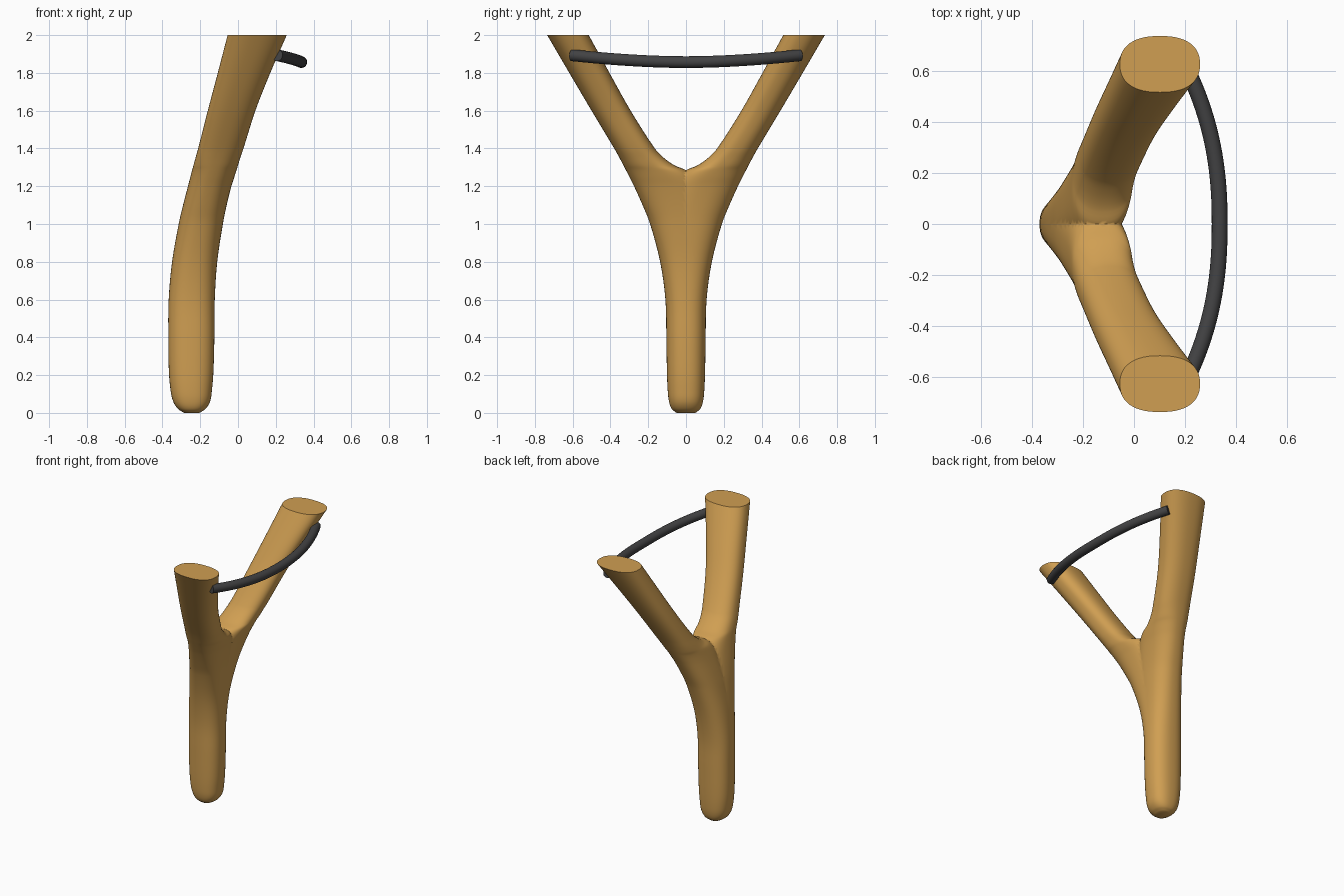
import bpy, bmesh, math
from mathutils import Vector

if "Cube" in bpy.data.objects:
    bpy.data.objects.remove(bpy.data.objects["Cube"])

def material(name, rgb):
    m = bpy.data.materials.new(name)
    m.diffuse_color = (*rgb, 1)
    m.use_nodes = True
    m.node_tree.nodes["Principled BSDF"].inputs["Base Color"].default_value = m.diffuse_color
    return m

def finish(ob, mat, angle):
    ob.data.materials.append(mat)
    bpy.ops.object.select_all(action='DESELECT')
    ob.select_set(True)
    bpy.context.view_layer.objects.active = ob
    bpy.ops.object.shade_smooth_by_angle(angle=math.radians(angle))

def make(name, bm):
    me = bpy.data.meshes.new(name)
    bmesh.ops.recalc_face_normals(bm, faces=bm.faces)
    bm.to_mesh(me)
    bm.free()
    ob = bpy.data.objects.new(name, me)
    bpy.context.collection.objects.link(ob)
    return ob

def loft(bm, rings):
    rows = [[bm.verts.new(p) for p in r] for r in rings]
    n = len(rows[0])
    for a, b in zip(rows, rows[1:]):
        for i in range(n):
            j = (i + 1) % n
            bm.faces.new((a[i], a[j], b[j], b[i]))
    bm.faces.new(rows[0][::-1])
    bm.faces.new(rows[-1])

# Fork outline by height: z, x min, x max, inner y, outer y
ROWS = [
    (0.00, -.285, -.205, -.05, .05),
    (0.02, -.317, -.173, -.075, .075),
    (0.06, -.343, -.148, -.09, .09),
    (0.12, -.357, -.138, -.097, .097),
    (0.22, -.366, -.130, -.101, .101),
    (0.40, -.369, -.125, -.104, .104),
    (0.60, -.367, -.123, -.109, .109),
    (0.80, -.349, -.110, -.122, .137),
    (1.00, -.314, -.080, -.118, .190),
    (1.10, -.291, -.060, -.100, .230),
    (1.20, -.265, -.035, -.070, .275),
    (1.25, -.252, -.019, -.040, .300),
    (1.285, -.243, -.008, .000, .318),
    (1.31, -.236, .000, .060, .331),
    (1.35, -.225, .012, .117, .352),
    (1.40, -.211, .029, .165, .380),
    (1.60, -.160, .092, .293, .500),
    (1.80, -.107, .171, .405, .618),
    (2.00, -.055, .258, .515, .735),
]

def smooth_rows(rows, steps=4):
    """Monotone-ish Hermite interpolation over z."""
    def slope(i):
        a, b = rows[max(i - 1, 0)], rows[min(i + 1, len(rows) - 1)]
        return [(q - p) / (b[0] - a[0]) for p, q in zip(a, b)]
    out = []
    for i in range(len(rows) - 1):
        a, b, m, n = rows[i], rows[i + 1], slope(i), slope(i + 1)
        h = b[0] - a[0]
        for s in range(steps):
            t = s / steps
            k = (2*t**3 - 3*t*t + 1, (t**3 - 2*t*t + t) * h, 3*t*t - 2*t**3, (t**3 - t*t) * h)
            out.append([k[0]*p + k[1]*u + k[2]*q + k[3]*v for p, u, q, v in zip(a, m, b, n)])
    return out + [list(rows[-1])]

def oval(z, x0, x1, y0, y1, n=56, power=2.4):
    pts = []
    for i in range(n):
        a = 2 * math.pi * i / n
        c, s = math.cos(a), math.sin(a)
        u = math.copysign(abs(c) ** (2 / power), c)
        v = math.copysign(abs(s) ** (2 / power), s)
        pts.append(((x0 + x1) / 2 + u * (x1 - x0) / 2, (y0 + y1) / 2 + v * (y1 - y0) / 2, z))
    return pts

# Wooden fork: one half lofted, cut at y = 0, mirrored
bm = bmesh.new()
loft(bm, [oval(*r) for r in smooth_rows(ROWS)])
bmesh.ops.bisect_plane(bm, geom=bm.verts[:] + bm.edges[:] + bm.faces[:], dist=1e-4,
                       plane_co=(0, 0, 0), plane_no=(0, 1, 0), clear_inner=True)
fork = make("forked_handle", bm)
finish(fork, material("light wood", (.63, .345, .085)), 50)
mir = fork.modifiers.new("mirror", 'MIRROR')
mir.use_axis = (False, True, False)
mir.merge_threshold = 0.001

# Elastic band: round tube bowed between the prongs
def band_point(y):
    k = abs(y / .6)
    return Vector((.335 - .125 * k ** 2.3, y, 1.857 + .036 * k ** 1.8))

N, R, SIDES = 40, .031, 20
path = [band_point(-.605 + 1.21 * i / N) for i in range(N + 1)]
rings = []
for i, p in enumerate(path):
    t = (path[min(i + 1, N)] - path[max(i - 1, 0)]).normalized()
    u = t.cross(Vector((0, 0, 1))).normalized()
    v = t.cross(u)
    rings.append([p + R * (math.cos(a) * u + math.sin(a) * v)
                  for a in (2 * math.pi * k / SIDES for k in range(SIDES))])
bm = bmesh.new()
loft(bm, rings)
band = make("elastic_band", bm)
finish(band, material("dark rubber", (.055, .055, .057)), 40)
